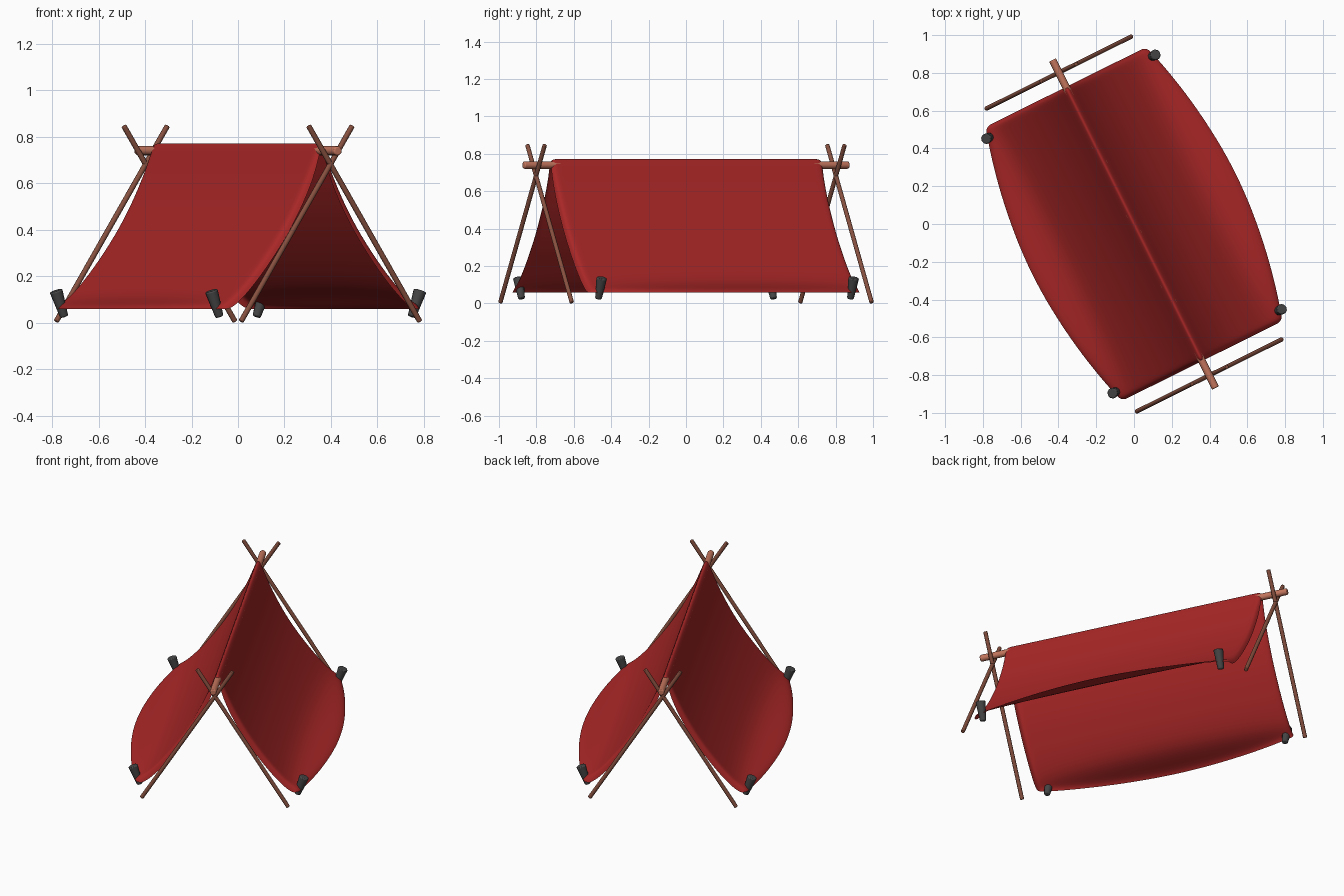
import bpy, bmesh, math
from mathutils import Vector, Matrix

if "Cube" in bpy.data.objects:
    bpy.data.objects.remove(bpy.data.objects["Cube"])

# Whole tent is turned about z; parts are laid out as (across, along, up)
ROT = Matrix.Rotation(math.radians(26.4), 4, 'Z')


def material(name, rgb):
    m = bpy.data.materials.new(name)
    m.diffuse_color = (*rgb, 1)
    m.use_nodes = True
    m.node_tree.nodes["Principled BSDF"].inputs["Base Color"].default_value = m.diffuse_color
    return m


RED = material("red cloth", (0.40, 0.02, 0.02))
WOOD = material("dark wood", (0.24, 0.08, 0.05))
LIGHT = material("light wood", (0.55, 0.18, 0.11))
GREY = material("peg grey", (0.06, 0.06, 0.06))


def rod(name, a, b, r1, r2, sides, mat, bevel):
    a, b = ROT @ Vector(a), ROT @ Vector(b)
    d = b - a
    bpy.ops.mesh.primitive_cone_add(vertices=sides, radius1=r1, radius2=r2,
                                    depth=d.length, location=(a + b) / 2)
    o = bpy.context.object
    o.name = name
    o.rotation_euler = d.to_track_quat('Z', 'Y').to_euler()
    o.data.materials.append(mat)
    mod = o.modifiers.new("bevel", 'BEVEL')
    mod.width, mod.segments = bevel, 2
    mod.limit_method, mod.angle_limit = 'ANGLE', math.radians(60)
    bpy.ops.object.shade_smooth_by_angle(angle=math.radians(50))


# Ridge pole
rod("ridge_pole", (0, -0.97, 0.74), (0, 0.97, 0.74), 0.02, 0.02, 12, LIGHT, 0.006)

# Crossed end poles and corner pegs
for end, t in (("front", -1), ("back", 1)):
    for side, s in (("left", -1), ("right", 1)):
        rod(f"{end}_{side}_pole", (s * 0.43, t * 0.895, 0.005),
            (-s * 0.105, t * 0.895, 0.848), 0.012, 0.012, 10, WOOD, 0.004)
        rod(f"{end}_{side}_peg", (s * 0.462, t * 0.752, 0.025),
            (s * 0.502, t * 0.752, 0.138), 0.018, 0.029, 10, GREY, 0.006)

# Cloth: half profile (across, up, share of the hem bulge)
half = [(0, 0.78, 0), (0.018, 0.755, 0), (0.06, 0.638, 0), (0.15, 0.455, 0),
        (0.25, 0.305, 0), (0.35, 0.18, 0), (0.425, 0.105, 0.1),
        (0.468, 0.08, 0.9), (0.478, 0.06, 1)]
profile = [(-s, z, k) for s, z, k in reversed(half[1:])] + half
stations = [-0.81, -0.80, -0.765, -0.65, -0.45, -0.2, 0,
            0.2, 0.45, 0.65, 0.765, 0.80, 0.81]
bm = bmesh.new()
rows = []
for i, t in enumerate(stations):
    bulge = 0.125 * (1 - (t / 0.80) ** 2)
    rim = i in (0, len(stations) - 1)
    row = []
    for s, z, k in profile:
        sign = (s > 0) - (s < 0)
        s += sign * k * bulge
        if rim:  # turned-in end hem
            s -= sign * min(abs(s) * 0.5, 0.022)
            z = max(0.06, z - 0.022)
        row.append(bm.verts.new(ROT @ Vector((s, t, z))))
    rows.append(row)
for a, b in zip(rows, rows[1:]):
    for j in range(len(profile) - 1):
        bm.faces.new((a[j], a[j + 1], b[j + 1], b[j]))
bmesh.ops.recalc_face_normals(bm, faces=bm.faces)
if sum(f.normal.z for f in bm.faces) < 0:
    bmesh.ops.reverse_faces(bm, faces=bm.faces)
for f in bm.faces:
    f.smooth = True
mesh = bpy.data.meshes.new("tent_cloth")
bm.to_mesh(mesh)
bm.free()
mesh.materials.append(RED)
cloth = bpy.data.objects.new("tent_cloth", mesh)
bpy.context.collection.objects.link(cloth)
sub = cloth.modifiers.new("smooth", 'SUBSURF')
sub.levels = sub.render_levels = 2
